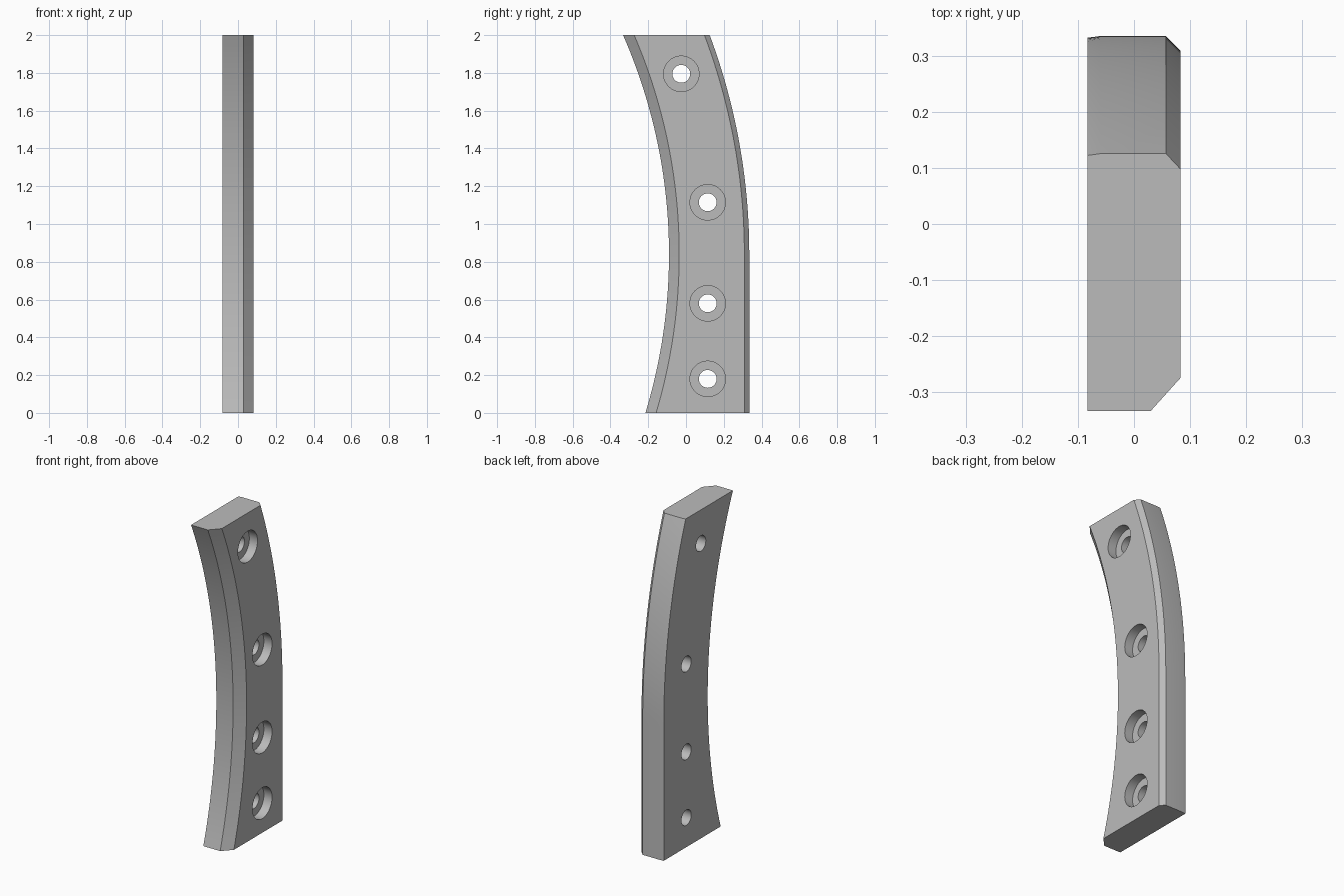
import bpy, bmesh, math

cube = bpy.data.objects.get("Cube")
if cube:
    bpy.data.objects.remove(cube, do_unlink=True)

HEIGHT = 2.0
HALF = 0.083                     # half thickness
MID_Z, CENTRE_Y = 0.84, -2.98    # shared centre of both arcs
FRONT_R, BACK_R = 2.89, 3.315
ROWS_LOW, ROWS_HIGH = 20, 28

grey = bpy.data.materials.new("plain grey")
grey.use_nodes = True
grey.diffuse_color = (0.5, 0.5, 0.5, 1)
grey.node_tree.nodes["Principled BSDF"].inputs["Base Color"].default_value = (0.5, 0.5, 0.5, 1)


def arc_y(radius, z):
    return CENTRE_Y + math.sqrt(radius ** 2 - (z - MID_Z) ** 2)


# Cross-section: x, radius, and whether the edge runs straight below the middle
section = [
    (-HALF, FRONT_R, False),
    (0.03, FRONT_R, False),
    (HALF, FRONT_R + 0.054, False),
    (HALF, BACK_R - 0.026, True),
    (0.057, BACK_R, True),
    (-0.06, BACK_R, True),
    (-HALF, BACK_R - 0.003, True),
]

# Curved bar swept upward through the cross-section
levels = [MID_Z * i / ROWS_LOW for i in range(ROWS_LOW)]
levels += [MID_Z + (HEIGHT - MID_Z) * i / ROWS_HIGH for i in range(ROWS_HIGH + 1)]
bm = bmesh.new()
rows = []
for z in levels:
    rows.append([bm.verts.new((x, arc_y(r, max(z, MID_Z) if straight else z), z))
                 for x, r, straight in section])
count = len(section)
for low, high in zip(rows, rows[1:]):
    for i in range(count):
        j = (i + 1) % count
        bm.faces.new((low[i], low[j], high[j], high[i]))
bm.faces.new(rows[0][::-1])
bm.faces.new(rows[-1])
bmesh.ops.recalc_face_normals(bm, faces=bm.faces)
# Merge the flat sides into single faces
flat = [f for f in bm.faces if abs(f.normal.x) > 0.999]
edges = [e for e in {e for f in flat for e in f.edges} if all(f in flat for f in e.link_faces)]
bmesh.ops.dissolve_edges(bm, edges=edges, use_verts=False)
mesh = bpy.data.meshes.new("curved_bar")
bm.to_mesh(mesh)
bm.free()
mesh.materials.append(grey)
bar = bpy.data.objects.new("curved_bar", mesh)
bpy.context.collection.objects.link(bar)


def drill(y, z, radius, x_from, x_to):
    """Cut a round hole along x."""
    bpy.ops.mesh.primitive_cylinder_add(
        vertices=48, radius=radius, depth=x_to - x_from,
        location=((x_from + x_to) / 2, y, z), rotation=(0, math.pi / 2, 0))
    cutter = bpy.context.object
    cutter.name = "hole_cutter"
    cutter.hide_render = True
    cutter.data.materials.append(grey)
    mod = bar.modifiers.new("hole", 'BOOLEAN')
    mod.operation = 'DIFFERENCE'
    mod.solver = 'EXACT'
    mod.object = cutter
    bpy.ops.object.select_all(action='DESELECT')
    bpy.context.view_layer.objects.active = bar
    bar.select_set(True)
    bpy.ops.object.modifier_apply(modifier=mod.name)
    bpy.data.objects.remove(cutter, do_unlink=True)


# Counterbored screw holes
for y, z in [(-0.025, 1.795), (0.115, 1.115), (0.115, 0.58), (0.115, 0.18)]:
    drill(y, z, 0.094, HALF - 0.055, HALF + 0.1)
    drill(y, z, 0.047, -HALF - 0.1, HALF + 0.1)

bpy.ops.object.select_all(action='DESELECT')
bpy.context.view_layer.objects.active = bar
bar.select_set(True)
bpy.ops.object.shade_smooth_by_angle(angle=math.radians(30))
